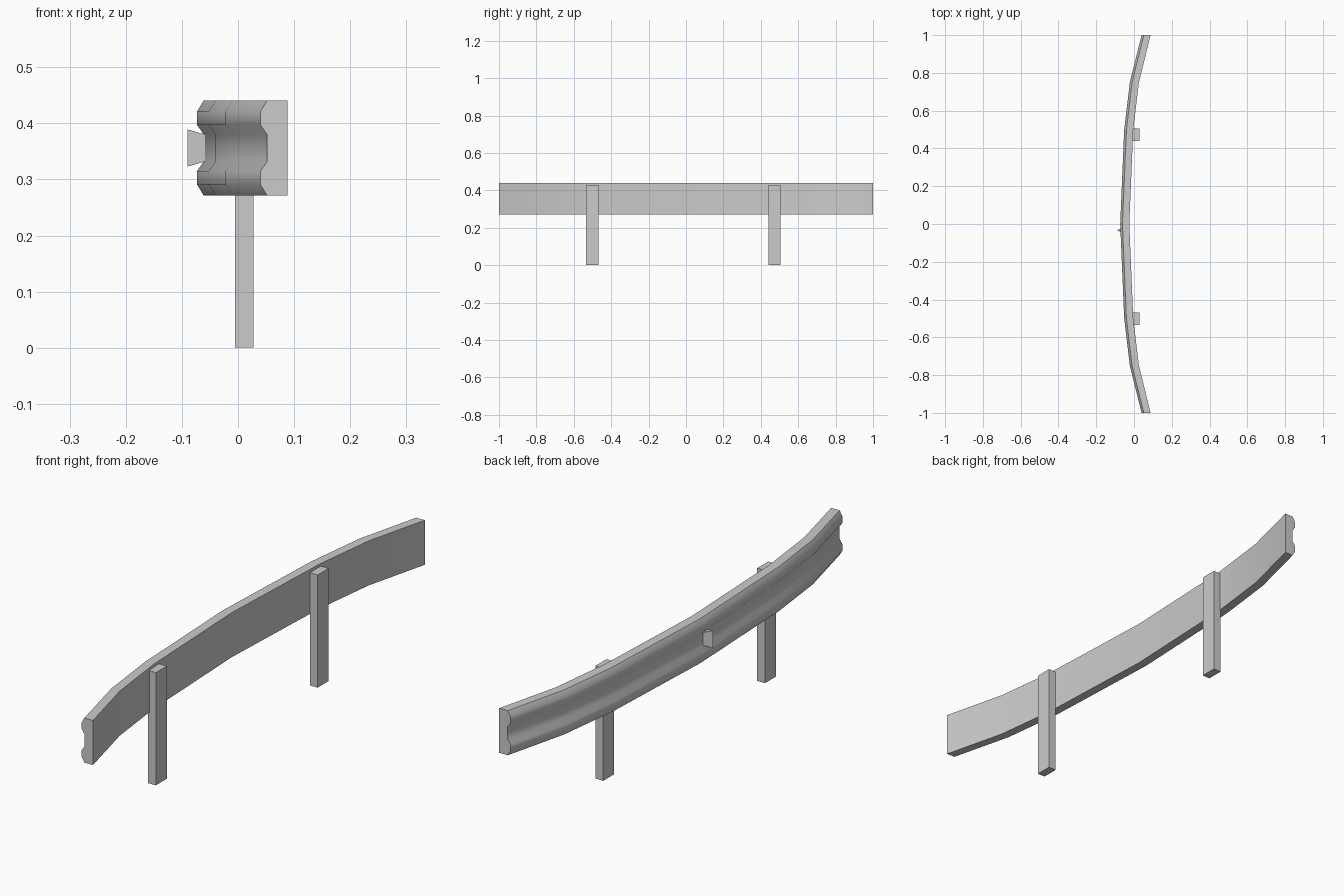
import bpy, math

if "Cube" in bpy.data.objects:
    bpy.data.objects.remove(bpy.data.objects["Cube"])


def make_object(name, verts, faces):
    mesh = bpy.data.meshes.new(name)
    mesh.from_pydata(verts, [], faces)
    obj = bpy.data.objects.new(name, mesh)
    bpy.context.collection.objects.link(obj)
    return obj


def loft(name, rings):
    """Join closed rings of equal size and cap both ends."""
    n = len(rings[0])
    verts = [p for ring in rings for p in ring]
    faces = [tuple(range(n))[::-1], tuple(range(len(verts) - n, len(verts)))]
    for r in range(len(rings) - 1):
        for i in range(n):
            j = (i + 1) % n
            faces.append((r * n + i, r * n + j, (r + 1) * n + j, (r + 1) * n + i))
    obj = make_object(name, verts, faces)
    bpy.context.view_layer.objects.active = obj
    obj.select_set(True)
    bpy.ops.object.mode_set(mode='EDIT')
    bpy.ops.mesh.select_all(action='SELECT')
    bpy.ops.mesh.normals_make_consistent(inside=False)
    bpy.ops.object.mode_set(mode='OBJECT')
    return obj


# Rail: ribbed profile (depth, height from mid-line) swept along a curved path
mid = 0.356
half = [(0, 0.085), (-0.036, 0.085), (-0.048, 0.065), (-0.048, 0.041), (-0.036, 0.024)]
profile = half + [(x, -z) for x, z in reversed(half)]
half_path = [(0.5, -0.004), (0.75, 0.026), (1.0, 0.088)]
path = [(-y, x) for y, x in reversed(half_path)] + [(0, -0.025)] + half_path
rail = loft("guard_rail", [[(px + x, y, mid + z) for x, z in profile] for y, px in path])
bpy.ops.object.shade_smooth_by_angle(angle=math.radians(50))
rail.select_set(False)

# Posts behind the rail
for name, y in (("front_post", -0.502), ("back_post", 0.473)):
    rings = [[(-0.005, y - 0.033, z), (0.028, y - 0.033, z),
              (0.028, y + 0.033, z), (-0.005, y + 0.033, z)] for z in (0, 0.43)]
    loft(name, rings).select_set(False)

# Wedge reflector in the rail groove, taller at its outer edge
rings = [[(-0.09, -0.033, mid + s * 0.033), (-0.058, -0.05, mid + s * 0.024),
          (-0.058, -0.016, mid + s * 0.024)] for s in (-1, 1)]
loft("reflector", rings).select_set(False)
